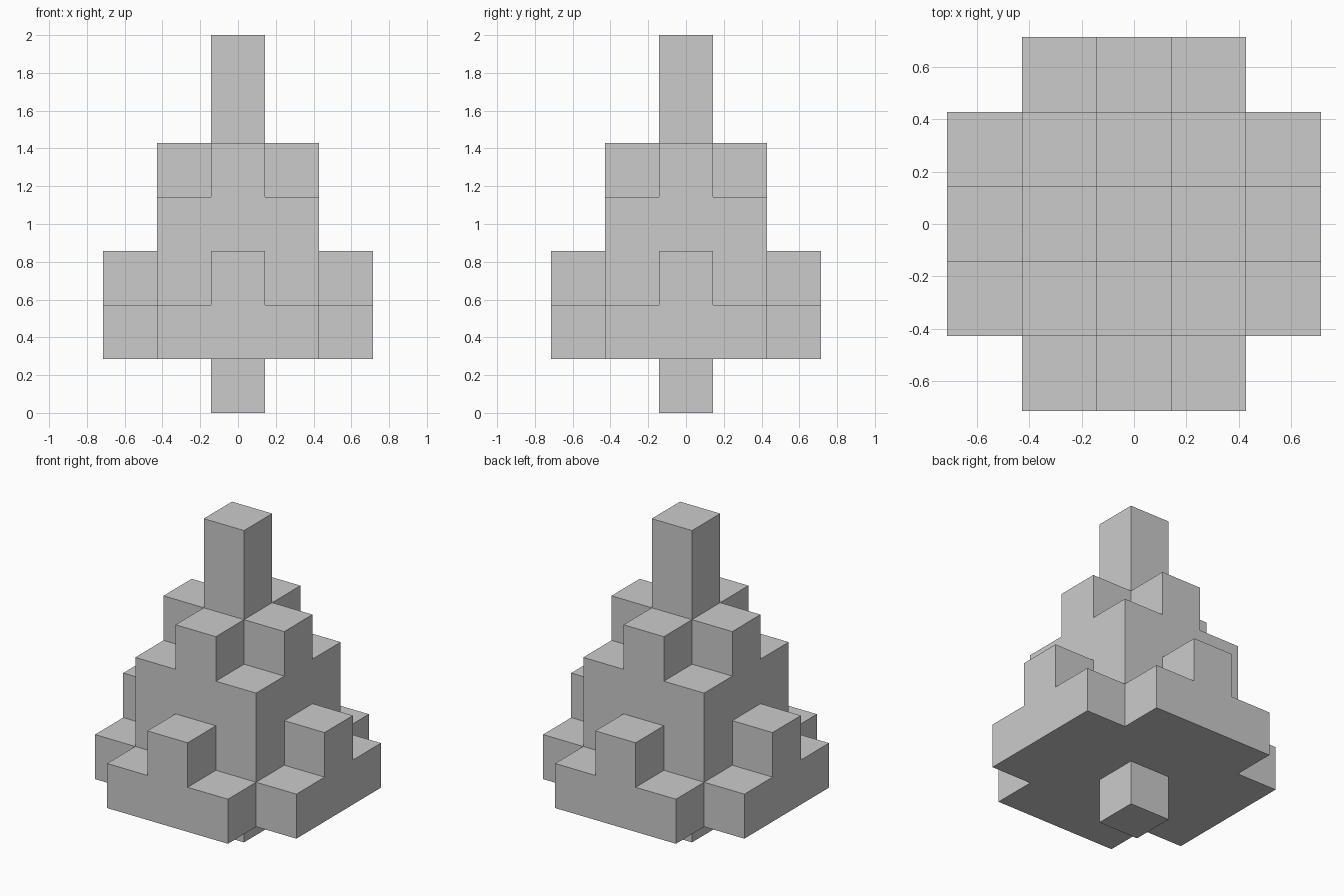
import bpy
import bmesh
from mathutils import Vector

if "Cube" in bpy.data.objects:
    bpy.data.objects.remove(bpy.data.objects["Cube"])

U = 2 / 7  # edge of one block; the tree is seven blocks tall

# Block footprints, as sets of (x, y) cells around the centre
def footprint(radius, keep=lambda x, y: True):
    span = range(-radius, radius + 1)
    return {(x, y) for x in span for y in span if keep(x, y)}

single = footprint(0)
square = footprint(1)
plus = footprint(1, lambda x, y: x * y == 0)
wide = footprint(2, lambda x, y: abs(x * y) < 4)
square_with_arms = square | {(2, 0), (-2, 0), (0, 2), (0, -2)}

# Parts: name -> first level and the footprint of each level, bottom to top
PARTS = {
    "trunk": (0, [single]),
    "lower_foliage": (1, [wide, square_with_arms]),
    "upper_foliage": (3, [square, plus]),
    "tree_tip": (5, [single, single]),
}
cells = {name: {(x, y, base + i) for i, level in enumerate(levels) for x, y in level}
         for name, (base, levels) in PARTS.items()}
occupied = set().union(*cells.values())

DIRECTIONS = [Vector(d) for d in
              ((1, 0, 0), (-1, 0, 0), (0, 1, 0), (0, -1, 0), (0, 0, 1), (0, 0, -1))]


def build_part(name):
    """Outer skin of a part's blocks, leaving out faces buried in the tree."""
    bm = bmesh.new()
    for cell in sorted(cells[name]):
        centre = Vector(cell) + Vector((0, 0, 0.5))
        for n in DIRECTIONS:
            if tuple(int(c + d) for c, d in zip(cell, n)) in occupied:
                continue
            a = Vector((n.y, n.z, n.x)) / 2
            b = n.cross(a)
            mid = centre + n / 2
            corners = (mid - a - b, mid + a - b, mid + a + b, mid - a + b)
            bm.faces.new([bm.verts.new(p * U) for p in corners])
    bmesh.ops.remove_doubles(bm, verts=bm.verts, dist=0.001)
    # Merge block faces lying in one plane
    bmesh.ops.dissolve_limit(bm, angle_limit=0.01, verts=bm.verts, edges=bm.edges)
    mesh = bpy.data.meshes.new(name)
    bm.to_mesh(mesh)
    bm.free()
    bpy.context.collection.objects.link(bpy.data.objects.new(name, mesh))


for part in PARTS:
    build_part(part)
